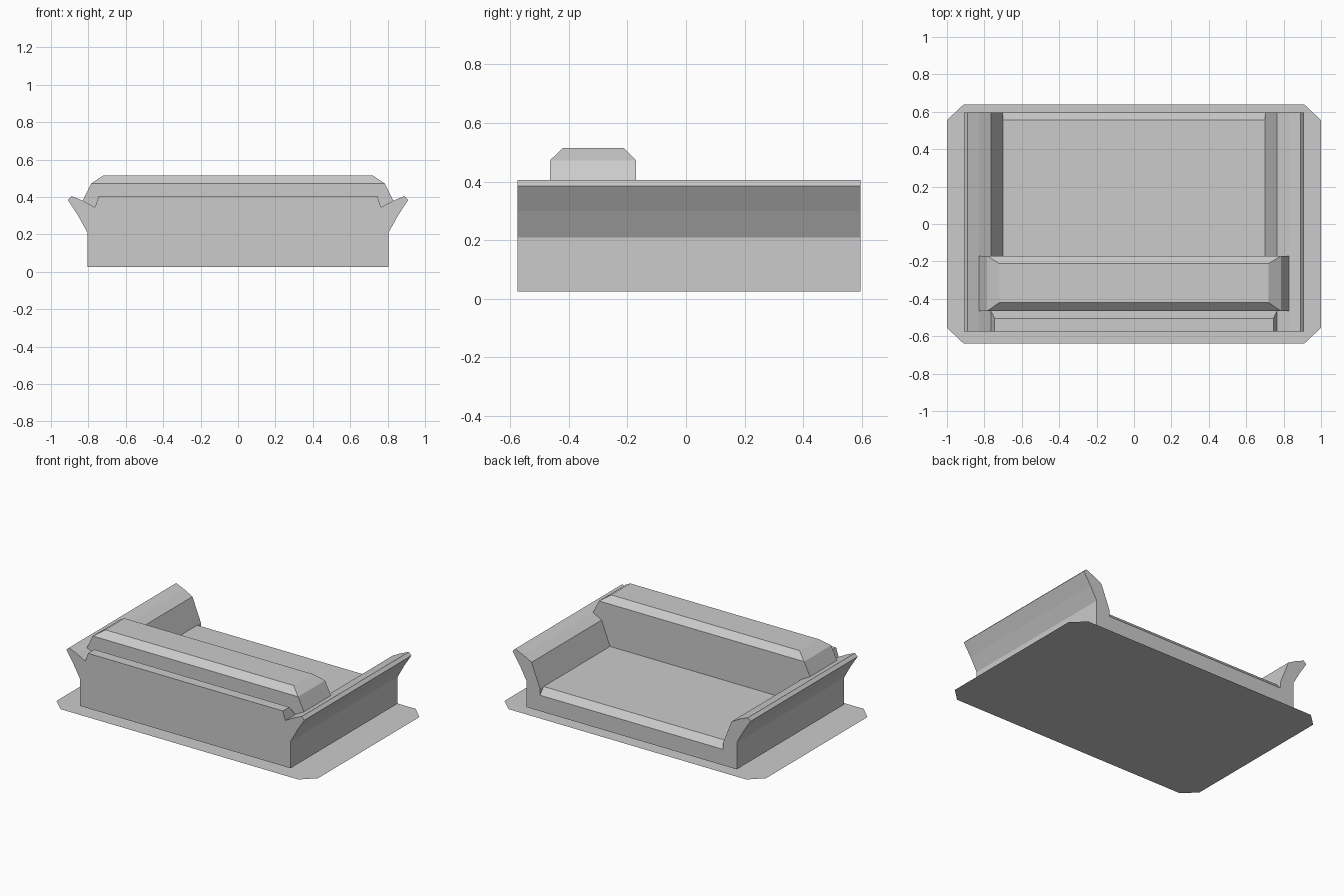
import bpy
import bmesh

cube = bpy.data.objects.get("Cube")
if cube:
    bpy.data.objects.remove(cube, do_unlink=True)

FRONT, BACK = -0.575, 0.595

grey = bpy.data.materials.new("plain_grey")
grey.use_nodes = True
grey.diffuse_color = (0.6, 0.6, 0.6, 1)
grey.node_tree.nodes["Principled BSDF"].inputs["Base Color"].default_value = (0.6, 0.6, 0.6, 1)


def add_object(name, bm):
    bmesh.ops.recalc_face_normals(bm, faces=bm.faces)
    mesh = bpy.data.meshes.new(name)
    bm.to_mesh(mesh)
    bm.free()
    mesh.materials.append(grey)
    obj = bpy.data.objects.new(name, mesh)
    bpy.context.collection.objects.link(obj)
    return obj


def loft(name, rings):
    """Skin a stack of matching rings and cap both ends."""
    bm = bmesh.new()
    loops = [[bm.verts.new(p) for p in ring] for ring in rings]
    for a, b in zip(loops, loops[1:]):
        for i in range(len(a)):
            j = (i + 1) % len(a)
            bm.faces.new((a[i], a[j], b[j], b[i]))
    bm.faces.new(loops[0])
    bm.faces.new(loops[-1])
    return add_object(name, bm)


def stacked_block(name, rows):
    """Each row is half width, height, front y and back y."""
    return loft(name, [[(-w, y0, z), (w, y0, z), (w, y1, z), (-w, y1, z)]
                       for w, z, y0, y1 in rows])


# Flat ground plate with clipped corners
bm = bmesh.new()
corners = [(0.91, -0.64), (1, -0.555), (1, 0.555), (0.91, 0.64)]
outline = corners + [(-x, -y) for x, y in corners]
bm.faces.new([bm.verts.new((x, y, 0)) for x, y in outline])
add_object("ground_plate", bm)

# Flared side walls, mirrored left to right
wall = [(0.70, 0.025), (0.805, 0.025), (0.805, 0.21), (0.855, 0.30), (0.91, 0.385),
        (0.89, 0.405), (0.83, 0.38), (0.765, 0.345), (0.70, 0.18)]
side = loft("side_walls", [[(x, y, z) for x, z in wall] for y in (FRONT, BACK)])
mirror = side.modifiers.new("mirror", 'MIRROR')
mirror.use_mirror_merge = False

# Floor slab with a bevelled back lip
stacked_block("floor_slab", [
    (0.70, 0.025, FRONT, BACK),
    (0.70, 0.135, FRONT, BACK),
    (0.70, 0.18, FRONT, 0.555)])

# Raised cross beam resting between the walls
stacked_block("cross_beam", [
    (0.70, 0.18, -0.465, -0.17),
    (0.765, 0.345, -0.465, -0.17),
    (0.83, 0.38, -0.465, -0.17),
    (0.785, 0.472, -0.465, -0.17),
    (0.72, 0.515, -0.42, -0.212)])

# Front panel with its rear edge cut down into a gutter
stacked_block("front_panel", [
    (0.70, 0.18, FRONT, -0.465),
    (0.765, 0.345, FRONT, -0.465),
    (0.745, 0.405, FRONT, -0.505)])
